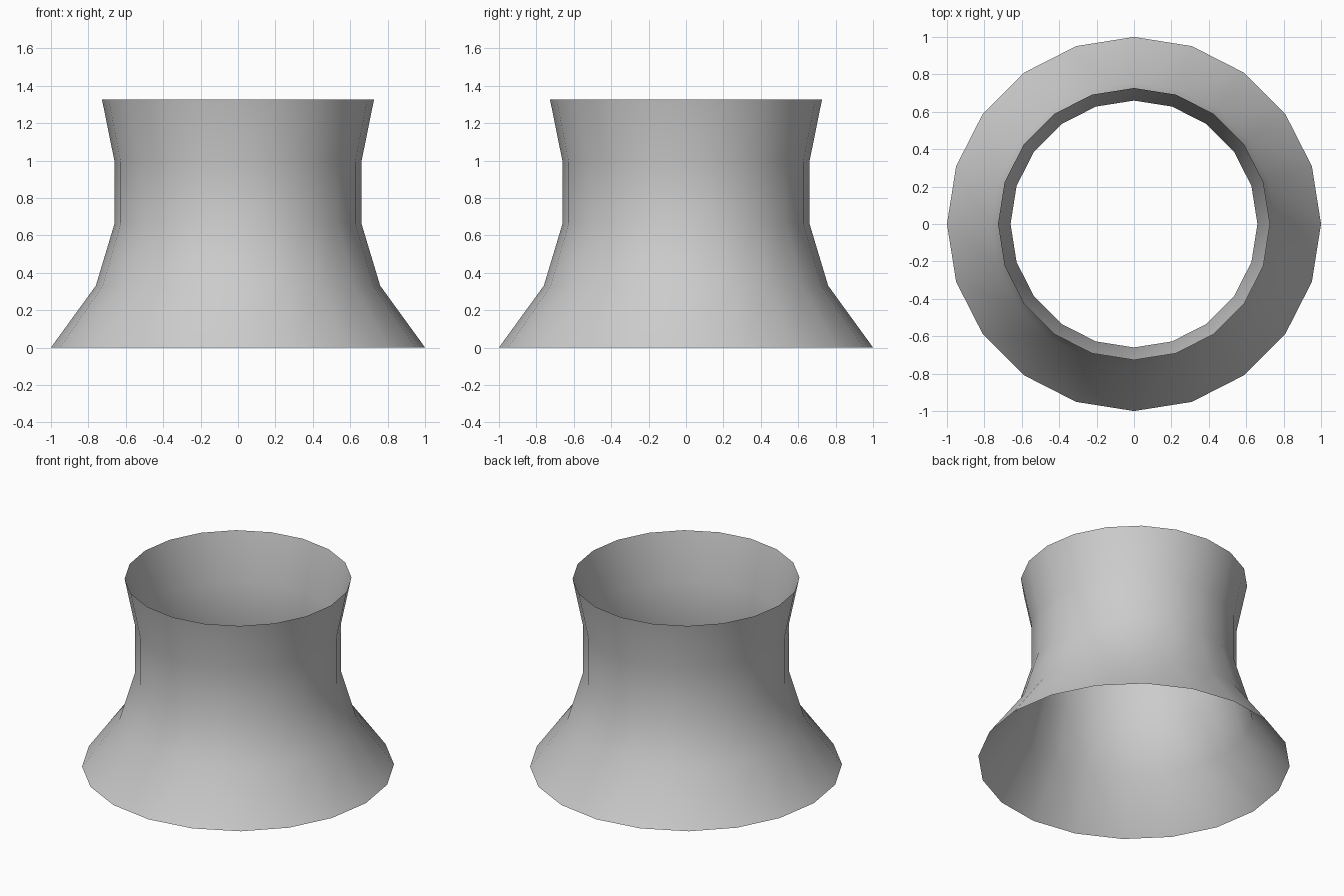
import bpy, bmesh
from math import cos, sin, tau

if "Cube" in bpy.data.objects:
    bpy.data.objects.remove(bpy.data.objects["Cube"])

SIDES = 20
# Radius and height of each ring, from foot to lip
PROFILE = [(1.0, 0.0), (0.76, 0.331), (0.66, 0.663), (0.66, 0.994), (0.727, 1.325)]

# Flared sleeve: open single-walled tube
bm = bmesh.new()
rings = [[bm.verts.new((r * cos(tau * i / SIDES), r * sin(tau * i / SIDES), z))
          for i in range(SIDES)] for r, z in PROFILE]
for low, high in zip(rings, rings[1:]):
    for i in range(SIDES):
        j = (i + 1) % SIDES
        face = bm.faces.new((low[i], low[j], high[j], high[i]))
        face.smooth = True

mesh = bpy.data.meshes.new("flared_sleeve")
bm.to_mesh(mesh)
bm.free()
sleeve = bpy.data.objects.new("flared_sleeve", mesh)
bpy.context.collection.objects.link(sleeve)
